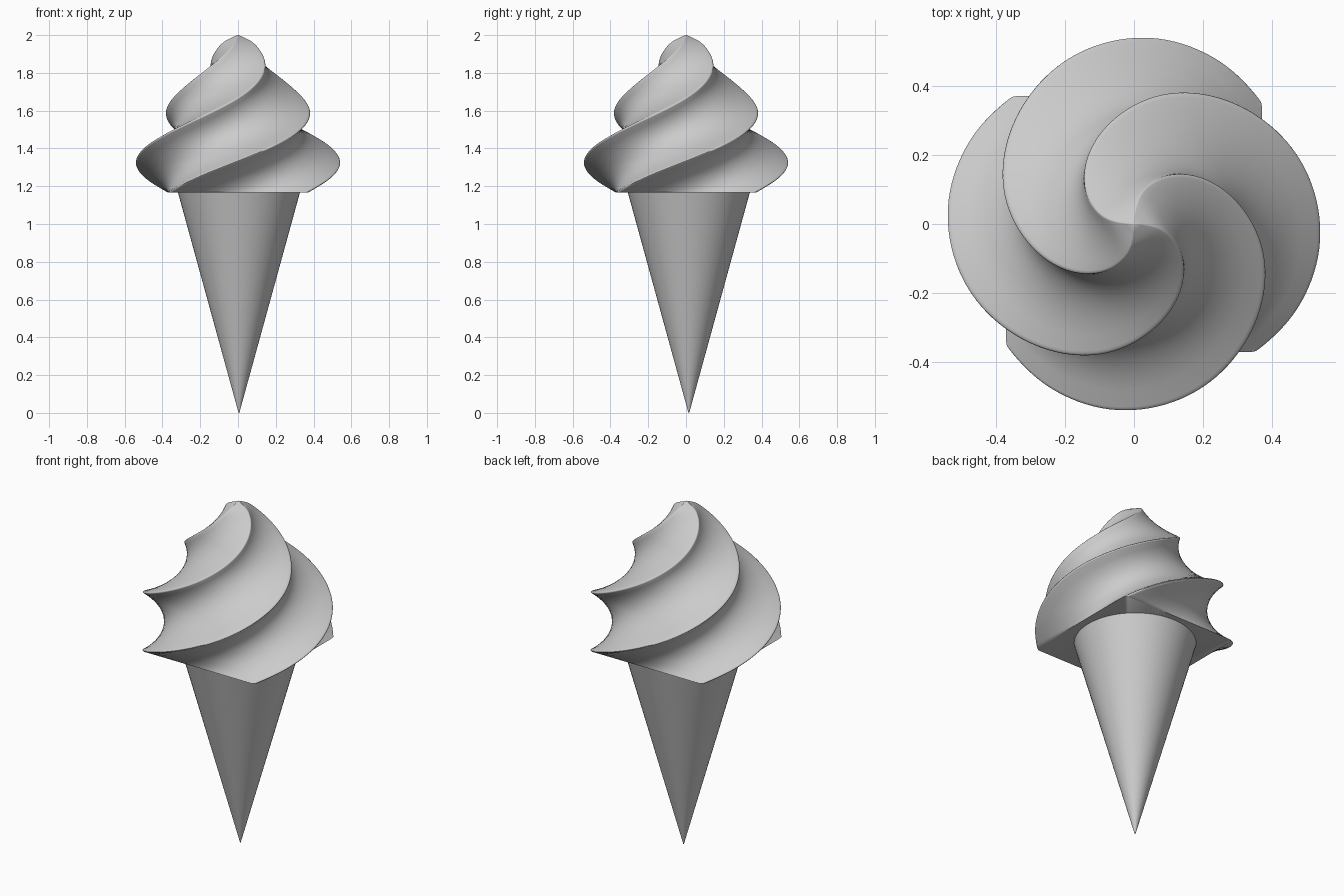
import bpy, bmesh, math
from math import cos, sin, pi, radians

if "Cube" in bpy.data.objects:
    bpy.data.objects.remove(bpy.data.objects["Cube"])

BASE, TOP, TWIST = 1.167, 2.0, 224
# (height fraction, ridge radius)
PROFILE = [(0, .513), (.09, .536), (.18, .542), (.28, .522), (.38, .478), (.52, .400),
           (.65, .308), (.80, .203), (.90, .128), (.96, .072), (1, .004)]


def ridge(t):
    """Smooth (cubic Hermite) interpolation of the profile."""
    n = len(PROFILE) - 1
    i = next((k for k in range(n) if t <= PROFILE[k + 1][0]), n - 1)

    def slope(k):
        a, b = PROFILE[max(k - 1, 0)], PROFILE[min(k + 1, n)]
        return (b[1] - a[1]) / (b[0] - a[0])
    (x0, y0), (x1, y1) = PROFILE[i], PROFILE[i + 1]
    h = x1 - x0
    s = (t - x0) / h
    return ((2*s**3 - 3*s**2 + 1) * y0 + (s**3 - 2*s**2 + s) * h * slope(i)
            + (3*s**2 - 2*s**3) * y1 + (s**3 - s**2) * h * slope(i + 1))


def rounded_square(radius, corner_segs=4, side_segs=10):
    """Square outline whose rounded corners lie at the given radius."""
    rc = radius * .055
    half = (radius + (math.sqrt(2) - 1) * rc) / math.sqrt(2)
    c = half - rc
    pts = []
    for q in range(4):
        a0 = q * pi / 2
        local = [(c + rc * cos(j / corner_segs * pi / 2), c + rc * sin(j / corner_segs * pi / 2))
                 for j in range(corner_segs + 1)]
        local += [(c - 2 * c * j / side_segs, half) for j in range(1, side_segs)]
        pts += [(x * cos(a0) - y * sin(a0), x * sin(a0) + y * cos(a0)) for x, y in local]
    return pts


def finish(bm, name, angle):
    bmesh.ops.recalc_face_normals(bm, faces=bm.faces)
    me = bpy.data.meshes.new(name)
    bm.to_mesh(me)
    bm.free()
    ob = bpy.data.objects.new(name, me)
    bpy.context.collection.objects.link(ob)
    bpy.ops.object.select_all(action='DESELECT')
    ob.select_set(True)
    bpy.context.view_layer.objects.active = ob
    bpy.ops.object.shade_smooth_by_angle(angle=radians(angle))
    return ob


# ice cream swirl: rounded square, twisted and tapered upward
bm = bmesh.new()
ROWS = 90
rings = []
for i in range(ROWS + 1):
    t = i / ROWS
    a = radians(TWIST * t)
    z = BASE + (TOP - BASE) * t
    rings.append([bm.verts.new((x * cos(a) - y * sin(a), x * sin(a) + y * cos(a), z))
                  for x, y in rounded_square(ridge(t))])
for lo, hi in zip(rings, rings[1:]):
    n = len(lo)
    for j in range(n):
        bm.faces.new((lo[j], lo[(j + 1) % n], hi[(j + 1) % n], hi[j]))
bm.faces.new(rings[0][::-1])
bm.faces.new(rings[-1])
finish(bm, "ice_cream_swirl", 50)

# wafer cone, point down
bm = bmesh.new()
bmesh.ops.create_cone(bm, cap_ends=True, segments=64, radius1=0.002, radius2=.323, depth=BASE)
bmesh.ops.translate(bm, verts=bm.verts, vec=(.005, .015, BASE / 2))
finish(bm, "wafer_cone", 40)
